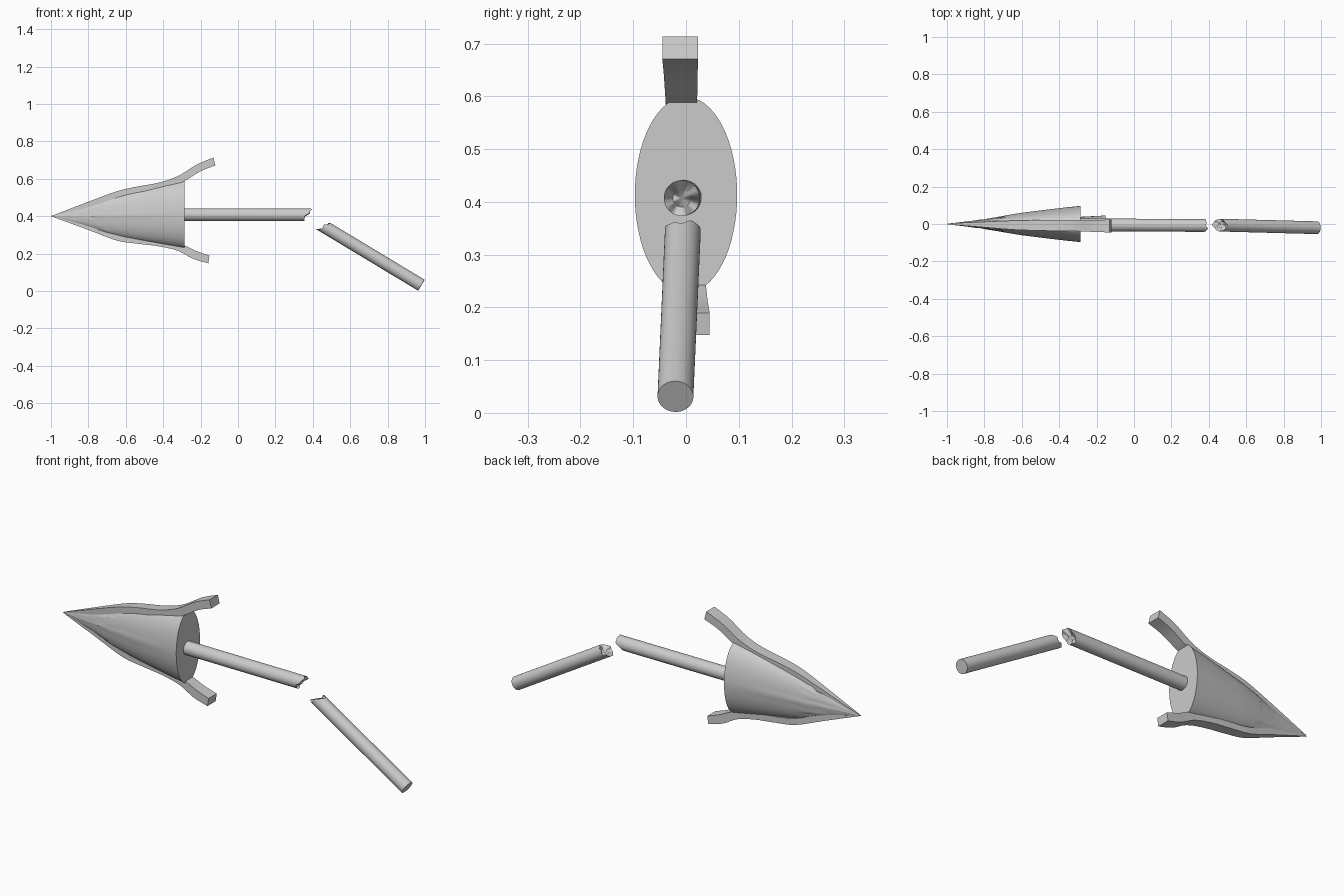
import bpy, bmesh, math, random
from mathutils import Vector

if "Cube" in bpy.data.objects:
    bpy.data.objects.remove(bpy.data.objects["Cube"])

random.seed(4)


def make(name, verts, faces, smooth=True, angle=35):
    me = bpy.data.meshes.new(name)
    me.from_pydata([tuple(v) for v in verts], [], faces)
    bm = bmesh.new()
    bm.from_mesh(me)
    bmesh.ops.recalc_face_normals(bm, faces=bm.faces)
    bm.to_mesh(me)
    bm.free()
    ob = bpy.data.objects.new(name, me)
    bpy.context.collection.objects.link(ob)
    if smooth:
        bpy.ops.object.select_all(action='DESELECT')
        ob.select_set(True)
        bpy.context.view_layer.objects.active = ob
        bpy.ops.object.shade_smooth_by_angle(angle=math.radians(angle))
    return ob


def bridge(rows, n):
    return [(r * n + i, r * n + (i + 1) % n, (r + 1) * n + (i + 1) % n, (r + 1) * n + i)
            for r in range(rows - 1) for i in range(n)]


def lerp_rows(rows, x):
    for a, b in zip(rows, rows[1:]):
        if x <= b[0]:
            t = (x - a[0]) / (b[0] - a[0])
            return [p + (q - p) * t for p, q in zip(a, b)]
    return list(rows[-1])


# Arrow head: bulging elliptical cone with a faint side ridge and worn dents near the tip
# rows are x, centre z, half width, half height
profile = [(-1, .40, .001, .001), (-.9, .40, .012, .031), (-.8, .401, .024, .066),
           (-.7, .403, .041, .098), (-.6, .405, .057, .124), (-.5, .408, .070, .145),
           (-.4, .411, .083, .165), (-.285, .413, .097, .186)]
N, R = 64, 30
verts = []
for r in range(R):
    x = -1 + .715 * r / (R - 1)
    _, cz, hw, hh = lerp_rows(profile, x)
    for i in range(N):
        a = 2 * math.pi * i / N
        ridge = .12 * math.exp(-(math.sin(a) / .1) ** 2) * max(0, (-.285 - x) / .715)
        dent = random.uniform(-.06, .03) if -.86 < x < -.68 else 0
        k = 1 + ridge + dent
        verts.append((x, hw * k * math.cos(a), cz + hh * k * math.sin(a)))
faces = bridge(R, N) + [tuple(range(N)), tuple(range((R - 1) * N, R * N))]
make("arrow_head", verts, faces)


# Barbs: tapered strips along the head that flare away behind it
def catmull(rows, steps=5):
    out = []
    for i in range(len(rows) - 1):
        p = [Vector(rows[max(0, min(len(rows) - 1, i + k))]) for k in (-1, 0, 1, 2)]
        for s in range(steps):
            t = s / steps
            out.append(p[1] + .5 * t * ((p[2] - p[0]) + t * (2 * p[0] - 5 * p[1] + 4 * p[2] - p[3]
                       + t * (3 * (p[1] - p[2]) + p[3] - p[0]))))
    return out + [Vector(rows[-1])]


def barb(name, rows):
    # rows are outer x, outer z, inner x, inner z, y low, y high
    pts = catmull(rows)
    v = []
    for ox, oz, ix, iz, y0, y1 in pts:
        v += [(ox, y0, oz), (ox, y1, oz), (ix, y1, iz), (ix, y0, iz)]
    n = len(pts)
    make(name, v, bridge(n, 4) + [(0, 1, 2, 3), tuple(range(n * 4 - 4, n * 4))])


barb("upper_barb", [(-.99, .404, -.99, .401, -.003, .003), (-.8, .477, -.79, .45, -.018, .012),
                    (-.65, .532, -.645, .50, -.030, .018), (-.55, .556, -.545, .525, -.034, .020),
                    (-.42, .580, -.41, .548, -.037, .021), (-.32, .615, -.305, .578, -.038, .021),
                    (-.22, .676, -.20, .640, -.042, .022), (-.131, .713, -.121, .671, -.045, .023)])
barb("lower_barb", [(-.99, .396, -.99, .399, -.003, .003), (-.8, .326, -.79, .353, -.012, .018),
                    (-.65, .270, -.645, .302, -.018, .030), (-.55, .254, -.545, .285, -.020, .034),
                    (-.42, .238, -.41, .270, -.021, .036), (-.32, .214, -.305, .250, -.021, .037),
                    (-.24, .172, -.222, .213, -.022, .041), (-.159, .148, -.153, .189, -.022, .045)])


# Shaft pieces: tubes with one flat end and one splintered end
def shaft(name, start, end, radius, slant, n=48):
    start, end = Vector(start), Vector(end)
    d = (end - start).normalized()
    side = Vector((0, 0, 1)).cross(d).normalized()
    up = d.cross(side)
    if up.z < 0:
        up = -up
    length = (end - start).length
    ang = [2 * math.pi * i / n for i in range(n)]

    def ring(r, offs):
        return [start + d * o + side * r * math.cos(a) + up * r * math.sin(a)
                for a, o in zip(ang, offs)]

    teeth = [slant * math.sin(a) + .006 * math.sin(3 * a + .6) + .003 * math.sin(7 * a) for a in ang]
    v = ring(radius, [0] * n) + ring(radius, [length + t for t in teeth])
    v += ring(radius * .5, [length + .5 * slant * math.sin(a) - .010 + .006 * math.sin(4 * a)
                            for a in ang])
    v.append(start + d * (length - .012))
    f = bridge(3, n) + [tuple(range(n))]
    f += [(2 * n + i, 2 * n + (i + 1) % n, 3 * n) for i in range(n)]
    make(name, v, f)


shaft("front_shaft", (-.32, -.004, .408), (.37, -.008, .407), .034, .022)
shaft("broken_shaft", (.98, -.020, .031), (.459, -.006, .345), .034, -.020)
